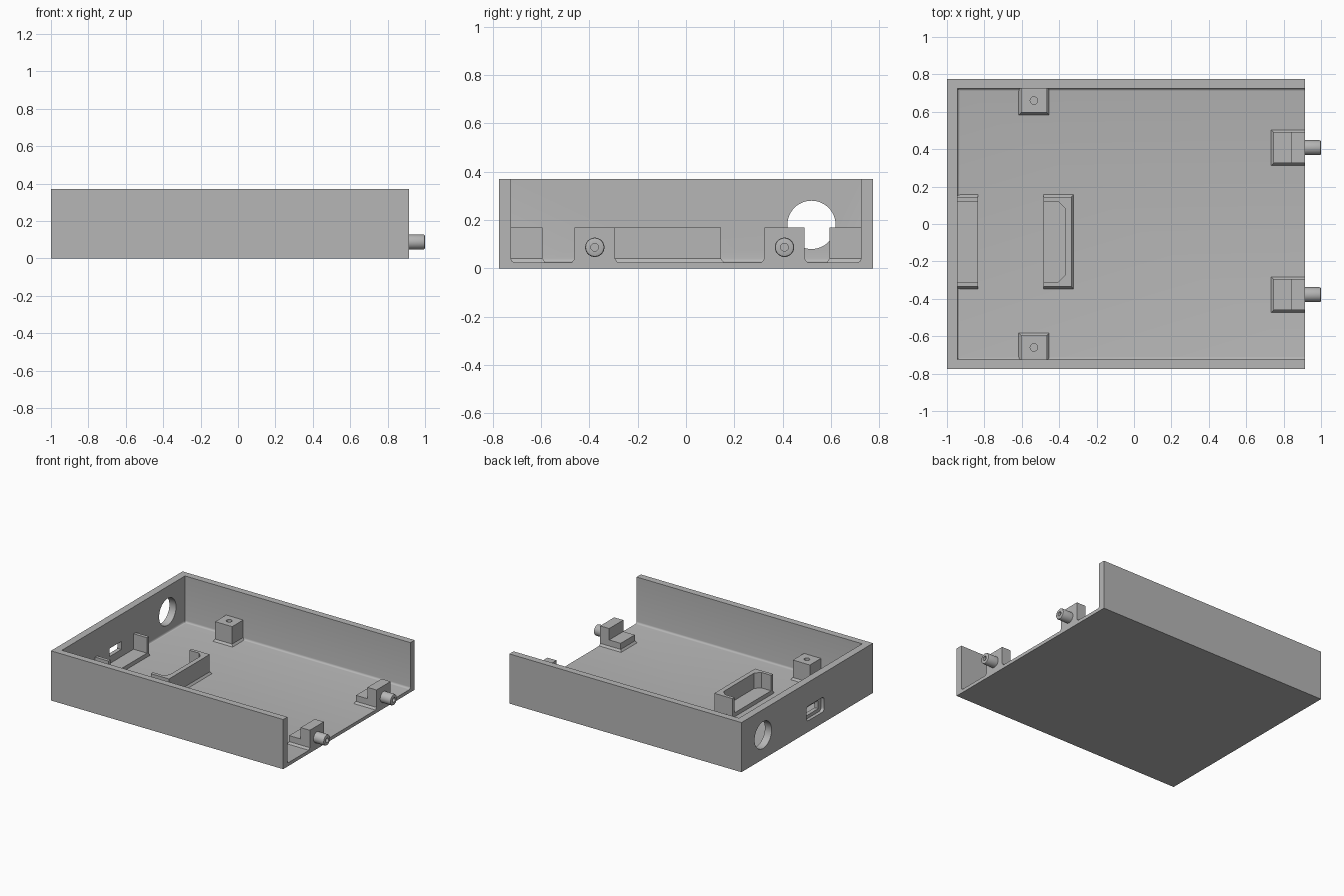
import bpy, bmesh, math
from mathutils import Matrix, Vector

if "Cube" in bpy.data.objects:
    bpy.data.objects.remove(bpy.data.objects["Cube"])

grey = bpy.data.materials.new("plain_grey")
grey.use_nodes = True
GREY = (0.47, 0.47, 0.47, 1)
grey.diffuse_color = GREY
grey.node_tree.nodes["Principled BSDF"].inputs["Base Color"].default_value = GREY

FLOOR, TOP, POST_TOP = 0.025, 0.37, 0.17
SINK = 0.015      # how far parts reach into the shell
SKIRT = 0.015     # size of the flare at the foot of each part


def finish(name, bm):
    bmesh.ops.recalc_face_normals(bm, faces=bm.faces)
    mesh = bpy.data.meshes.new(name)
    bm.to_mesh(mesh)
    bm.free()
    mesh.materials.append(grey)
    ob = bpy.data.objects.new(name, mesh)
    bpy.context.scene.collection.objects.link(ob)
    return ob


def box_bm(lo, hi):
    bm = bmesh.new()
    bmesh.ops.create_cube(bm, size=1)
    for v in bm.verts:
        v.co = Vector(l if c < 0 else h for c, l, h in zip(v.co, lo, hi))
    return bm


def box(name, lo, hi, pick=None, radius=0.0):
    """Box whose edges chosen by pick(a, b) are rounded."""
    bm = box_bm(lo, hi)
    if pick:
        edges = [e for e in bm.edges if pick(e.verts[0].co, e.verts[1].co)]
        bmesh.ops.bevel(bm, geom=edges, offset=radius, segments=4,
                        profile=0.5, affect='EDGES')
    return finish(name, bm)


def prism(name, outline, z0, z1):
    bm = bmesh.new()
    face = bm.faces.new([bm.verts.new((x, y, z0)) for x, y in outline])
    up = bmesh.ops.extrude_face_region(bm, geom=[face])["geom"]
    verts = [g for g in up if isinstance(g, bmesh.types.BMVert)]
    bmesh.ops.translate(bm, verts=verts, vec=(0, 0, z1 - z0))
    return finish(name, bm)


def cylinder(name, r0, r1, depth, centre, axis='Z'):
    bm = bmesh.new()
    turn = Matrix.Rotation(math.pi / 2, 4, 'Y') if axis == 'X' else Matrix()
    bmesh.ops.create_cone(bm, cap_ends=True, segments=48, radius1=r0, radius2=r1,
                          depth=depth, matrix=Matrix.Translation(centre) @ turn)
    return finish(name, bm)


def cut(ob, *cutters):
    """Subtract the cutters, keep the result and drop the cutters."""
    for c in cutters:
        c.hide_render = True
        m = ob.modifiers.new("cut", 'BOOLEAN')
        m.operation, m.solver, m.object = 'DIFFERENCE', 'EXACT', c
    graph = bpy.context.evaluated_depsgraph_get()
    mesh = bpy.data.meshes.new_from_object(ob.evaluated_get(graph))
    ob.modifiers.clear()
    ob.data = mesh
    for c in cutters:
        bpy.data.objects.remove(c)


def skirt(name, x0, x1, y0, y1, sides):
    """Sloped foot; sides lists which of -x +x -y +y flare out."""
    bm = box_bm((x0, y0, FLOOR - SINK), (x1, y1, FLOOR + SKIRT))
    for v in bm.verts:
        if v.co.z < FLOOR:
            for axis, mid in ((0, (x0 + x1) / 2), (1, (y0 + y1) / 2)):
                sign = '+' if v.co[axis] > mid else '-'
                if sign + 'xy'[axis] in sides:
                    v.co[axis] += (SKIRT + 0.008) * (1 if sign == '+' else -1)
    finish(name, bm)


# Open-ended shell: rounded cavity, round port and recessed slot in the end wall
shell = box("case_shell", (-1, -0.775, 0), (0.915, 0.775, TOP))
cavity = box("cavity_cutter", (-0.945, -0.725, FLOOR), (1.2, 0.725, 0.6),
             lambda a, b: a.z < 0.1 and b.z < 0.1 and min(a.x, b.x) < 0, 0.015)
port = cylinder("port_cutter", 0.1, 0.1, 0.3, (-1, 0.52, 0.18), 'X')
along_x = lambda a, b: abs(a.x - b.x) > 0.01
SLOT_Y, SLOT_Z = -0.095, 0.138
recess = box("recess_cutter", (-1.1, SLOT_Y - 0.105, SLOT_Z - 0.055),
             (-0.975, SLOT_Y + 0.105, SLOT_Z + 0.055), along_x, 0.025)
slot = box("slot_cutter", (-1.1, SLOT_Y - 0.07, SLOT_Z - 0.03),
           (-0.9, SLOT_Y + 0.07, SLOT_Z + 0.03))
cut(shell, cavity, port, recess, slot)

# Screw posts against both side walls
for side, s in (("back", 1), ("front", -1)):
    lo, hi = sorted((s * 0.595, s * 0.735))
    post = box(side + "_screw_post", (-0.605, lo, FLOOR - SINK), (-0.465, hi, POST_TOP))
    cut(post, cylinder("screw_hole", 0.02, 0.02, 0.16, (-0.535, s * 0.66, POST_TOP)))
    skirt(side + "_post_foot", -0.605, -0.465, lo, hi,
          ('-x', '+x', '-y' if s > 0 else '+y'))

# Board cradle: shelf and arms at the end wall, U-shaped bracket facing it
Y0, Y1, ARM, SHELF = -0.335, 0.145, 0.025, 0.055
box("wall_shelf", (-0.955, Y0, FLOOR - SINK), (-0.835, Y1, SHELF))
for side, y in (("back", Y1 - ARM), ("front", Y0)):
    box(side + "_wall_arm", (-0.955, y, FLOOR - SINK), (-0.835, y + ARM, POST_TOP))
skirt("wall_shelf_foot", -0.955, -0.835, Y0, Y1, ('-y', '+y'))

XA, XB, XI = -0.485, -0.335, -0.37
prism("cradle_bracket",
      [(XA, Y0), (XB, Y0), (XB, Y1), (XA, Y1), (XA, Y1 - ARM),
       (XI - 0.035, Y1 - ARM), (XI, Y1 - ARM - 0.035),
       (XI, Y0 + ARM + 0.035), (XI - 0.035, Y0 + ARM), (XA, Y0 + ARM)],
      FLOOR - SINK, POST_TOP)
box("cradle_shelf", (XA, Y0, FLOOR - SINK), (XB, Y1, SHELF))
skirt("cradle_foot", XA, XB, Y0, Y1, ('+x', '-y', '+y'))

# Stepped blocks with hollow pegs at the open end
for side, y in (("back", 0.408), ("front", -0.378)):
    lo, hi = y - 0.083, y + 0.083
    box(side + "_block_step", (0.745, lo, FLOOR - SINK), (0.85, hi, 0.085))
    box(side + "_peg_block", (0.84, lo, FLOOR - SINK), (0.915, hi, POST_TOP))
    skirt(side + "_block_foot", 0.745, 0.915, lo, hi, ('-x', '-y', '+y'))
    bm = bmesh.new()
    bmesh.ops.create_cone(bm, cap_ends=True, segments=48, radius1=0.04, radius2=0.04,
                          depth=0.1, matrix=Matrix.Translation((0.95, y, 0.087))
                          @ Matrix.Rotation(math.pi / 2, 4, 'Y'))
    rim = [e for e in bm.edges if all(v.co.x > 0.99 for v in e.verts)]
    bmesh.ops.bevel(bm, geom=rim, offset=0.008, segments=2, profile=0.5, affect='EDGES')
    peg = finish(side + "_peg", bm)
    cut(peg, cylinder("peg_hole", 0.016, 0.016, 0.12, (1, y, 0.087), 'X'))

# Smooth the round surfaces, keep real edges sharp
for ob in bpy.context.scene.collection.objects:
    if ob.type == 'MESH':
        ob.select_set(True)
        bpy.context.view_layer.objects.active = ob
bpy.ops.object.shade_smooth_by_angle(angle=math.radians(30))
